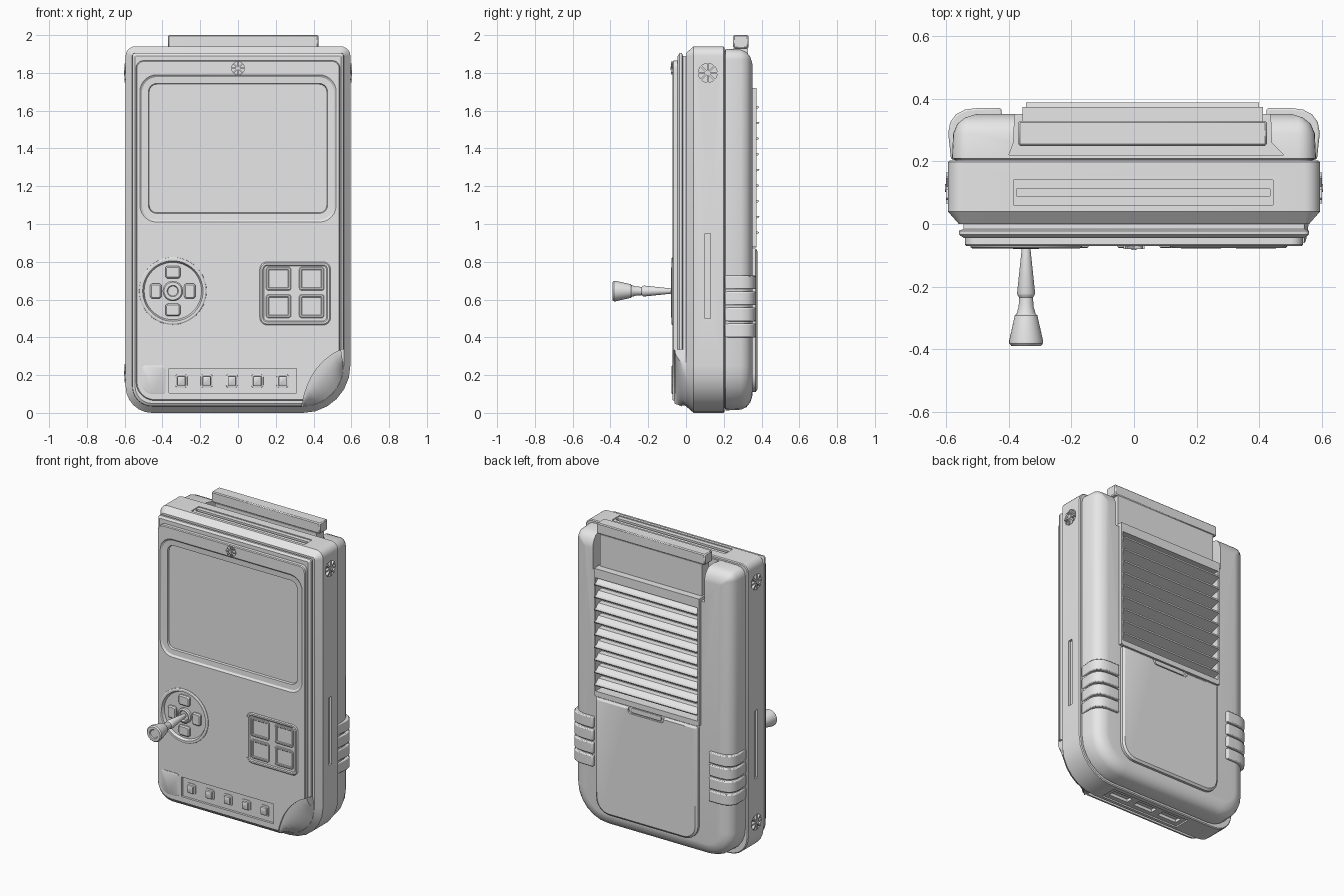
import bpy, bmesh, math
from mathutils import Vector

if "Cube" in bpy.data.objects:
    bpy.data.objects.remove(bpy.data.objects["Cube"], do_unlink=True)

grey = bpy.data.materials.new("plain_grey")
grey.use_nodes = True
grey.diffuse_color = (0.8, 0.8, 0.8, 1)
grey.node_tree.nodes["Principled BSDF"].inputs["Base Color"].default_value = (0.8, 0.8, 0.8, 1)
parts = []


def finish(name, bm):
    bmesh.ops.recalc_face_normals(bm, faces=bm.faces[:])
    mesh = bpy.data.meshes.new(name)
    bm.to_mesh(mesh)
    bm.free()
    mesh.materials.append(grey)
    ob = bpy.data.objects.new(name, mesh)
    bpy.context.collection.objects.link(ob)
    parts.append(ob)
    return ob


def skin(name, rings):
    """Closed solid through a list of equal point rings."""
    bm = bmesh.new()
    rows = [[bm.verts.new(p) for p in ring] for ring in rings]
    for a, b in zip(rows, rows[1:]):
        for i in range(len(a)):
            j = (i + 1) % len(a)
            bm.faces.new((a[i], a[j], b[j], b[i]))
    bm.faces.new(rows[0])
    bm.faces.new(rows[-1])
    return finish(name, bm)


def outline(y, box, radii, inset, n=7):
    """Rounded rectangle facing y; radii run TL, TR, BR, BL."""
    x0, x1, z0, z1 = box[0] + inset, box[1] - inset, box[2] + inset, box[3] - inset
    pts = []
    for k, (x, z, sx, sz) in enumerate(((x0, z1, 1, -1), (x1, z1, -1, -1), (x1, z0, -1, 1), (x0, z0, 1, 1))):
        r = max(radii[k] - inset, 0.004)
        for i in range(n):
            a = math.pi - k * math.pi / 2 - i / (n - 1) * math.pi / 2
            pts.append((x + sx * r + r * math.cos(a), y, z + sz * r + r * math.sin(a)))
    return pts


def loft(name, box, radii, steps):
    if not isinstance(radii, tuple):
        radii = (radii,) * 4
    return skin(name, [outline(y, box, radii, inset) for y, inset in steps])


def block(name, x0, x1, y0, y1, z0, z1):
    return skin(name, [[(x0, y0, z), (x1, y0, z), (x1, y1, z), (x0, y1, z)] for z in (z0, z1)])


def lathe(name, centre, profile, axis="y", n=32):
    rings = []
    for r, d in profile:
        ring = []
        for i in range(n):
            c, s = r * math.cos(math.tau * i / n), r * math.sin(math.tau * i / n)
            ring.append(Vector(centre) + Vector((c, d, s) if axis == "y" else (d, c, s)))
        rings.append(ring)
    return skin(name, rings)


def cut(target, cutter):
    mod = target.modifiers.new("cut", "BOOLEAN")
    mod.operation, mod.solver, mod.object = "DIFFERENCE", "EXACT", cutter
    bpy.context.view_layer.update()
    done = target.evaluated_get(bpy.context.evaluated_depsgraph_get())
    mesh = bpy.data.meshes.new_from_object(done)
    target.modifiers.clear()
    target.data = mesh
    parts.remove(cutter)
    bpy.data.objects.remove(cutter, do_unlink=True)


def vent(target, name, centre, r, axis):
    """Round grille: a shallow hole with a hub and spokes."""
    cut(target, lathe("cutter", centre, ((r, -0.012), (r, 0.012)), axis))
    lathe(name + "_hub", centre, ((r * 0.25, -0.012), (r * 0.25, 0)), axis, 16) if axis == "y" else \
        lathe(name + "_hub", centre, ((r * 0.25, -0.012), (r * 0.25, 0.012)), axis, 16)
    for k in range(4):
        a = k * math.pi / 4
        u, v = Vector((math.cos(a), math.sin(a))) * r, Vector((-math.sin(a), math.cos(a))) * r * 0.1
        quad = (u + v, v - u, -u - v, u - v)
        rows = []
        for d in (-0.009, 0.009):
            rows.append([Vector(centre) + Vector((q.x, d, q.y) if axis == "y" else (d, q.x, q.y)) for q in quad])
        skin(name + "_spoke", rows)


# Shells
BODY = (-0.595, 0.595, 0.0, 1.94)
ROUND = (0.05, 0.05, 0.25, 0.14)
front_shell = loft("front_shell", BODY, ROUND, ((0, 0.035), (0.04, 0), (0.198, 0), (0.203, 0.006)))
back_shell = loft("back_shell", BODY, (0.07, 0.07, 0.25, 0.2),
                  ((0.19, 0.025), (0.206, 0.025), (0.21, 0.013), (0.29, 0.017), (0.32, 0.03),
                   (0.34, 0.055), (0.35, 0.085), (0.352, 0.1)))
front_rim = loft("front_rim", BODY, ROUND,
                 ((0.005, 0.05), (-0.016, 0.05), (-0.022, 0.035), (-0.034, 0.036), (-0.044, 0.05)))
face_plate = loft("face_plate", (-0.54, 0.54, 0.065, 1.865), (0.04, 0.04, 0.2, 0.1),
                  ((-0.04, 0), (-0.066, 0), (-0.071, 0.005)))

# Cut-away lower corner with a rounded cover
arc, rim = [], []
for i in range(9):
    t = i / 8
    arc.append(Vector((0.545, 0.335)) * (1 - t) ** 2 + Vector((0.38, 0.26)) * 2 * t * (1 - t) + Vector((0.34, 0.05)) * t * t)
    a = -t * math.pi / 2
    rim.append(Vector((0.345 + 0.213 * math.cos(a), 0.25 + 0.213 * math.sin(a))))
corner = arc + [Vector(p) for p in ((0.34, -0.1), (0.7, -0.1), (0.7, 0.335))]
for target in (face_plate, front_rim):
    cut(target, skin("cutter", [[(p.x, y, p.y) for p in corner] for y in (-0.2, 0.02)]))
rows = []
for a, b in zip(arc, rim):
    row = []
    for k in range(6):
        p = a.lerp(b, k / 5)
        row.append((p.x, -0.06 + 0.06 * (k / 5) ** 2, p.y))
    rows.append(row + [(b.x, 0.02, b.y), (a.x, 0.02, a.y)])
skin("corner_cover", rows)
loft("corner_patch", (-0.51, -0.385, 0.1, 0.25), (0.015, 0.015, 0.015, 0.06), ((-0.06, 0), (-0.074, 0), (-0.076, 0.004)))

# Screen
SCREEN = (-0.52, 0.52, 1.01, 1.79)
cut(face_plate, loft("cutter", SCREEN, 0.09, ((-0.1, 0), (-0.071, 0), (-0.062, 0.012), (-0.06, 0.046), (-0.048, 0.05))))
vent(face_plate, "speaker", (0, -0.071, 1.825), 0.034, "y")

# Direction pad and joystick
PAD = (-0.345, 0, 0.645)
cut(face_plate, lathe("cutter", PAD, ((0.165, -0.1), (0.165, -0.07), (0.152, -0.055)), n=48))
lathe("pad_rim", PAD, ((0.18, -0.06), (0.178, -0.074), (0.172, -0.078), (0.16, -0.078), (0.15, -0.056)), n=48)
for dx, dz in ((0.09, 0), (-0.09, 0), (0, 0.1), (0, -0.1)):
    w, h = (0.03, 0.04) if dx else (0.04, 0.033)
    x, z = PAD[0] + dx, PAD[2] + dz
    loft("pad_button", (x - w, x + w, z - h, z + h), 0.015, ((-0.05, 0), (-0.07, 0), (-0.077, 0.007)))
lathe("pad_collar", PAD, ((0.05, -0.05), (0.048, -0.074), (0.04, -0.08), (0.034, -0.08), (0.03, -0.068)))
lathe("joystick", PAD, ((0.012, -0.06), (0.014, -0.08), (0.029, -0.222), (0.027, -0.228), (0.022, -0.235),
                        (0.024, -0.265), (0.031, -0.288), (0.036, -0.292), (0.054, -0.372), (0.054, -0.382),
                        (0.047, -0.39), (0.03, -0.39), (0.026, -0.384)))

# Four action buttons
loft("button_tray", (0.115, 0.49, 0.465, 0.8), 0.04,
     ((-0.06, 0), (-0.072, 0), (-0.077, 0.006), (-0.077, 0.016), (-0.072, 0.022)))
for x in (0.215, 0.39):
    for z in (0.565, 0.71):
        loft("action_button", (x - 0.066, x + 0.066, z - 0.062, z + 0.062), 0.014,
             ((-0.065, 0), (-0.076, 0), (-0.079, 0.004), (-0.079, 0.012), (-0.075, 0.016)))

# Strip of small buttons
cut(face_plate, block("cutter", -0.365, 0.31, -0.1, -0.056, 0.105, 0.235))
for k in range(5):
    x = -0.3 + k * 0.134
    loft("strip_button", (x - 0.033, x + 0.033, 0.133, 0.205), 0.015,
         ((-0.05, 0), (-0.06, 0.002), (-0.062, 0.011), (-0.074, 0.013), (-0.077, 0.018)))

# Side, top and bottom openings
for s in (-1, 1):
    cut(front_shell, block("cutter", s * 0.595 - 0.015, s * 0.595 + 0.015, 0.1, 0.13, 0.5, 0.95))
    vent(front_shell, "side_vent", (s * 0.592, 0.115, 1.8), 0.05, "x")
vent(front_shell, "low_vent", (-0.592, 0.115, 0.21), 0.05, "x")
cut(front_shell, block("cutter", -0.385, 0.445, 0.06, 0.14, 1.934, 2))
cut(front_shell, block("cutter", -0.375, 0.435, 0.09, 0.112, 1.9, 2))
cut(front_shell, block("cutter", -0.28, 0.3, 0.06, 0.17, -0.1, 0.01))
for x in (-0.18, 0.01, 0.2):
    cut(front_shell, block("cutter", x - 0.07, x + 0.07, 0.09, 0.14, -0.1, 0.03))

# Cartridge in its notch
notch = [(-0.4, 0.22), (0.48, 0.22), (0.44, 0.26), (0.43, 0.5), (-0.375, 0.5), (-0.385, 0.26)]
cut(back_shell, skin("cutter", [[(x, y, z) for x, y in notch] for z in (1.7, 2.1)]))
block("cartridge", -0.345, 0.4, 0.25, 0.328, 1.6, 1.93)
handle = block("cartridge_handle", -0.37, 0.425, 0.25, 0.33, 1.93, 2)
bevel = handle.modifiers.new("bevel", "BEVEL")
bevel.width, bevel.segments = 0.006, 1

# Louvred back panel
X0, X1 = -0.345, 0.4
cut(back_shell, block("cutter", X0, X1, 0.31, 0.5, 0.9, 1.66))
for x0, x1 in ((X0 - 0.012, X0), (X1, X1 + 0.012)):
    block("louvre_frame", x0, x1, 0.3, 0.374, 0.88, 1.72)
block("louvre_top", X0, X1, 0.3, 0.374, 1.66, 1.72)
block("louvre_base", X0, X1, 0.3, 0.374, 0.875, 0.91)
for k in range(9):
    z = 0.925 + k * 0.083
    blade = ((0.3, z), (0.384, z + 0.025), (0.388, z + 0.033), (0.37, z + 0.036), (0.345, z + 0.06), (0.3, z + 0.062))
    skin("louvre", [[(x, y, h) for y, h in blade] for x in (X0, X1)])

# Battery door
door = loft("battery_door", (X0, X1, 0.11, 0.87), (0.008, 0.008, 0.1, 0.1),
            ((0.33, 0), (0.368, 0), (0.378, 0.014)))
cut(door, loft("cutter", (-0.1, 0.16, 0.83, 0.9), 0.02, ((0.366, 0), (0.42, 0))))
loft("door_latch", (-0.08, 0.14, 0.838, 0.866), 0.01, ((0.36, 0), (0.374, 0), (0.376, 0.003)))

# Ribbed hand grips
grip = ((0.5, 0.2), (0.585, 0.206), (0.594, 0.29), (0.588, 0.325), (0.57, 0.35), (0.54, 0.366), (0.5, 0.371), (0.425, 0.371), (0.42, 0.33))
for s in (-1, 1):
    for k in range(4):
        z = 0.4 + k * 0.085
        ob = skin("grip_rib", [[(s * x, y, h) for x, y in grip] for h in (z, z + 0.072)])
        bevel = ob.modifiers.new("bevel", "BEVEL")
        bevel.width, bevel.segments = 0.006, 2

# Smooth rounded areas, keep hard edges
bpy.ops.object.select_all(action="DESELECT")
for ob in parts:
    ob.select_set(True)
bpy.context.view_layer.objects.active = front_shell
bpy.ops.object.shade_smooth_by_angle(angle=math.radians(32))
